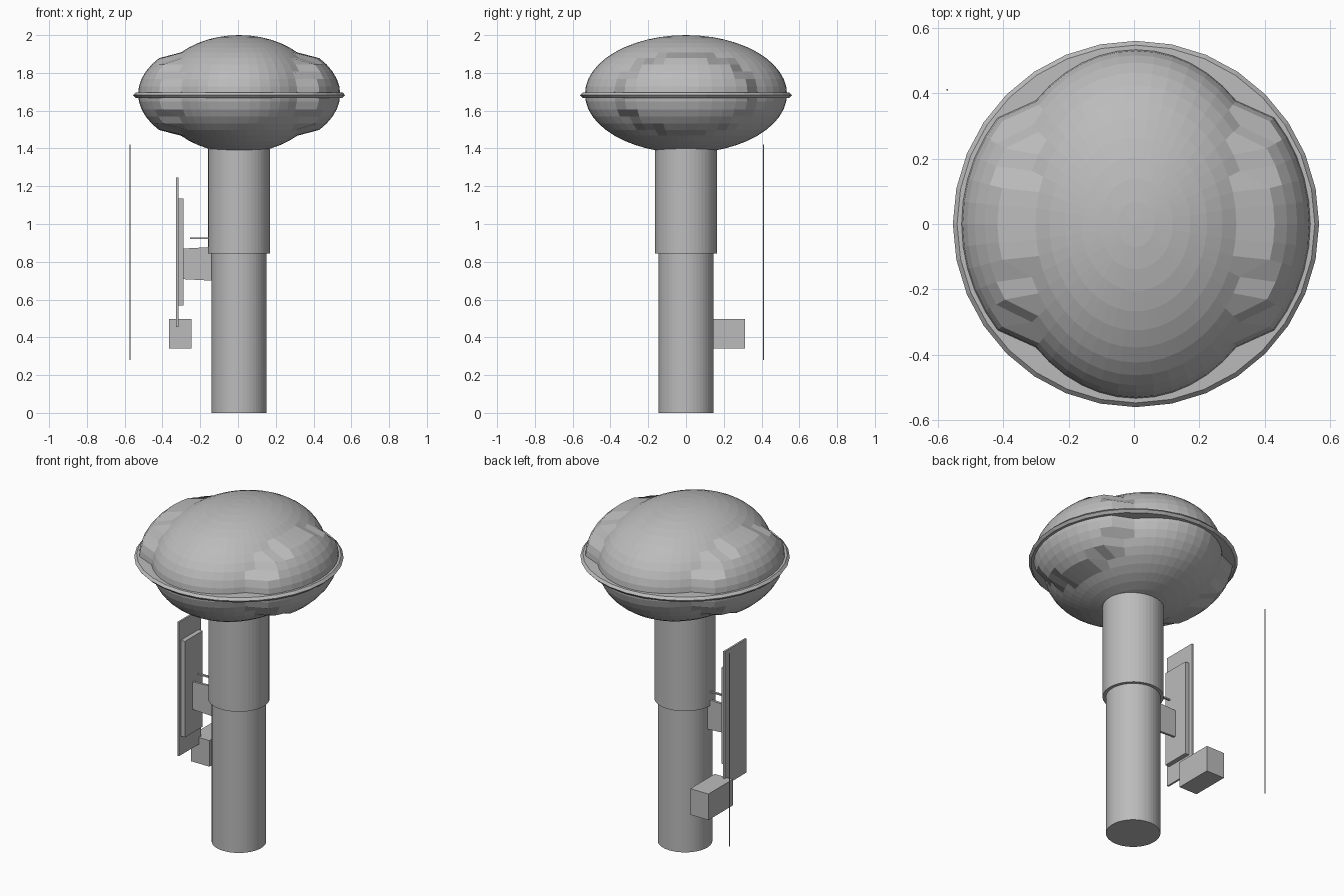
import bpy, bmesh, math
from mathutils import Matrix, Vector

cube = bpy.data.objects.get("Cube")
if cube:
    bpy.data.objects.remove(cube, do_unlink=True)

CX = 0.006  # axis of the column and head

grey = bpy.data.materials.new("plain grey")
grey.use_nodes = True
tone = (0.5, 0.5, 0.5, 1)
grey.diffuse_color = tone
grey.node_tree.nodes["Principled BSDF"].inputs["Base Color"].default_value = tone


def finish(name, bm):
    bmesh.ops.recalc_face_normals(bm, faces=bm.faces)
    mesh = bpy.data.meshes.new(name)
    bm.to_mesh(mesh)
    bm.free()
    mesh.materials.append(grey)
    obj = bpy.data.objects.new(name, mesh)
    bpy.context.collection.objects.link(obj)
    return obj


def cylinder(name, x, y, z0, z1, radius, sides):
    bm = bmesh.new()
    bmesh.ops.create_cone(bm, cap_ends=True, segments=sides, radius1=radius, radius2=radius,
                          depth=z1 - z0, matrix=Matrix.Translation((x, y, (z0 + z1) / 2)))
    return finish(name, bm)


def box(name, low, high):
    low, high = Vector(low), Vector(high)
    bm = bmesh.new()
    bmesh.ops.create_cube(bm, size=1, matrix=Matrix.Translation((low + high) / 2)
                          @ Matrix.Diagonal((*(high - low), 1)))
    return finish(name, bm)


# Two-step column
cylinder("lower_column", CX, 0, 0, 0.845, 0.146, 48)
cylinder("upper_column", CX, 0, 0.843, 1.42, 0.164, 48)

# Domed head whose left and right ends are stretched outward
bm = bmesh.new()
bmesh.ops.create_uvsphere(bm, u_segments=48, v_segments=24, radius=1)
for v in bm.verts:
    stretch = 1.23 if abs(v.co.x) > 0.74 else 1
    v.co = (CX + v.co.x * 0.435 * stretch, v.co.y * 0.535, 1.688 + v.co.z * 0.312)
finish("head", bm)

# Flat rim around the head
bm = bmesh.new()
profile = [(0.47, 0.016), (0.548, 0.014), (0.561, 0), (0.548, -0.014), (0.47, -0.016)]
verts = [bm.verts.new((r, 0, z)) for r, z in profile]
edges = [bm.edges.new((verts[i], verts[(i + 1) % len(verts)])) for i in range(len(verts))]
bmesh.ops.spin(bm, geom=verts + edges, cent=(0, 0, 0), axis=(0, 0, 1),
               angle=math.tau, steps=32, use_merge=True)
bmesh.ops.remove_doubles(bm, verts=bm.verts, dist=0.0001)
bmesh.ops.translate(bm, verts=bm.verts, vec=(CX, 0, 1.682))
finish("head_rim", bm)

# Side panels
box("outer_panel", (-0.327, -0.1, 0.456), (-0.316, 0.105, 1.247))
box("inner_panel", (-0.316, -0.083, 0.568), (-0.289, 0.083, 1.135))

# Bracket, slightly taller at the column
bracket = box("panel_bracket", (-0.289, -0.014, 0.708), (-0.14, 0.0, 0.87))
for v in bracket.data.vertices:
    if v.co.x > -0.2:
        v.co.z += 0.008 if v.co.z > 0.8 else -0.008

box("panel_rod", (-0.255, -0.012, 0.92), (-0.14, 0.0, 0.928))
box("equipment_box", (-0.366, 0.085, 0.342), (-0.247, 0.313, 0.496))

# Free-standing thin rod
cylinder("thin_rod", -0.572, 0.411, 0.28, 1.42, 0.003, 8)
